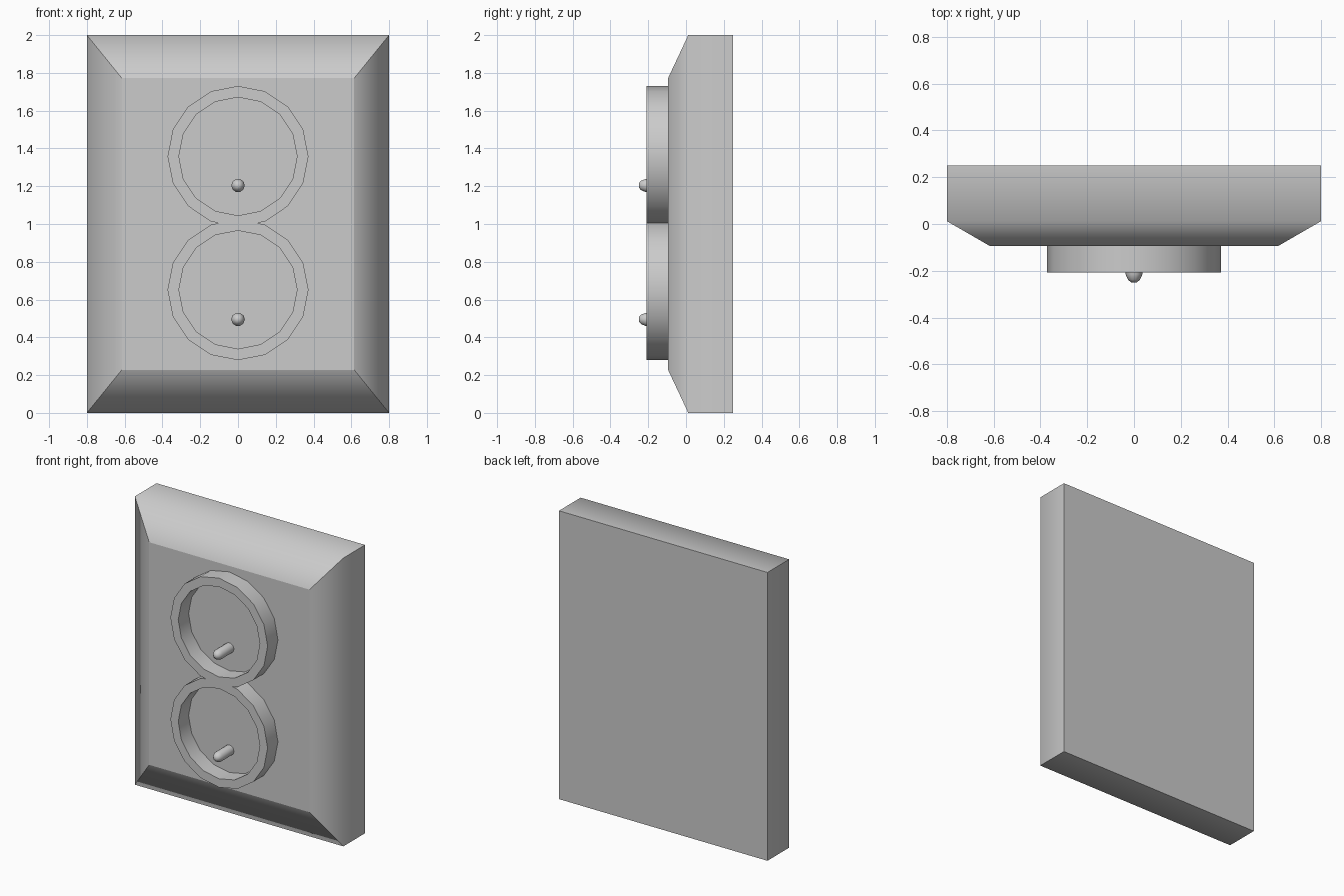
import bpy, bmesh
from math import sin, cos, pi, radians

if "Cube" in bpy.data.objects:
    bpy.data.objects.remove(bpy.data.objects["Cube"])

FACE_Y = -0.095            # front face of the plate
RIM_Y = -0.208             # front of the socket rims
UP, LOW, MID = 1.358, 0.652, 1.005
R_OUT, R_IN, SIDES = 0.373, 0.313, 16


def finish(bm, name, angle=None):
    mesh = bpy.data.meshes.new(name)
    bm.to_mesh(mesh)
    bm.free()
    obj = bpy.data.objects.new(name, mesh)
    bpy.context.collection.objects.link(obj)
    if angle:
        bpy.ops.object.select_all(action='DESELECT')
        obj.select_set(True)
        bpy.context.view_layer.objects.active = obj
        bpy.ops.object.shade_smooth_by_angle(angle=radians(angle))
    return obj


def bridge(bm, a, b):
    n = len(a)
    return [bm.faces.new((a[i], b[i], b[(i + 1) % n], a[(i + 1) % n])) for i in range(n)]


# Wall plate: rectangular sections from the wall to the chamfered front
bm = bmesh.new()
rings = []
for y, hx, z0, z1 in ((FACE_Y, 0.615, 0.228, 1.772), (0.012, 0.8, 0, 2), (0.25, 0.8, 0, 2)):
    rings.append([bm.verts.new((x, y, z)) for x, z in
                  ((-hx, z0), (hx, z0), (hx, z1), (-hx, z1))])
bm.faces.new(rings[0])
bm.faces.new(rings[2][::-1])
bridge(bm, rings[0], rings[1])
bridge(bm, rings[1], rings[2])
for f in bm.faces:
    f.smooth = True
for e in bm.edges:         # only the chamfer-to-side edge is shaded soft
    e.smooth = all(v in rings[1] for v in e.verts)
finish(bm, "wall_plate")


# Socket rims: one figure-eight outline with two round openings
def arc(cz, r, first, count):
    return [(r * cos(2 * pi * (first + i) / SIDES), cz + r * sin(2 * pi * (first + i) / SIDES))
            for i in range(count)]


cross_x = (R_OUT - (UP - MID)) / (R_OUT * (1 - cos(pi / 8))) * R_OUT * sin(pi / 8)
outline = (arc(UP, R_OUT, -3, 15) + [(-cross_x, MID)]
           + arc(LOW, R_OUT, 5, 15) + [(cross_x, MID)])
holes = [arc(cz, R_IN, 0, SIDES)[::-1] for cz in (UP, LOW)]

bm = bmesh.new()
cap_edges, loops = [], []
for pts in [outline] + holes:
    vs = [bm.verts.new((x, RIM_Y, z)) for x, z in pts]
    loops.append(vs)
    cap_edges += [bm.edges.new((vs[i - 1], vs[i])) for i in range(len(vs))]
bmesh.ops.triangle_fill(bm, edges=cap_edges, use_beauty=True, use_dissolve=False,
                        normal=(0, -1, 0))
for f in bm.faces:
    f.normal_update()
    if f.normal.y > 0:
        f.normal_flip()
for vs in loops:
    bridge(bm, vs, [bm.verts.new((v.co.x, FACE_Y, v.co.z)) for v in vs])
finish(bm, "socket_rims", 30)

# Earth pins: lathed rods with rounded tips
PIN = ((-0.25, 0.012), (-0.238, 0.026), (-0.215, 0.036), (FACE_Y, 0.036))
for label, cz in (("upper", 1.204), ("lower", 0.495)):
    bm = bmesh.new()
    rings = [[bm.verts.new((r * cos(2 * pi * i / 10), y, cz + r * sin(2 * pi * i / 10)))
              for i in range(10)] for y, r in PIN]
    bm.faces.new(rings[0])
    for a, b in zip(rings, rings[1:]):
        bridge(bm, a, b)
    finish(bm, label + "_earth_pin", 50)
